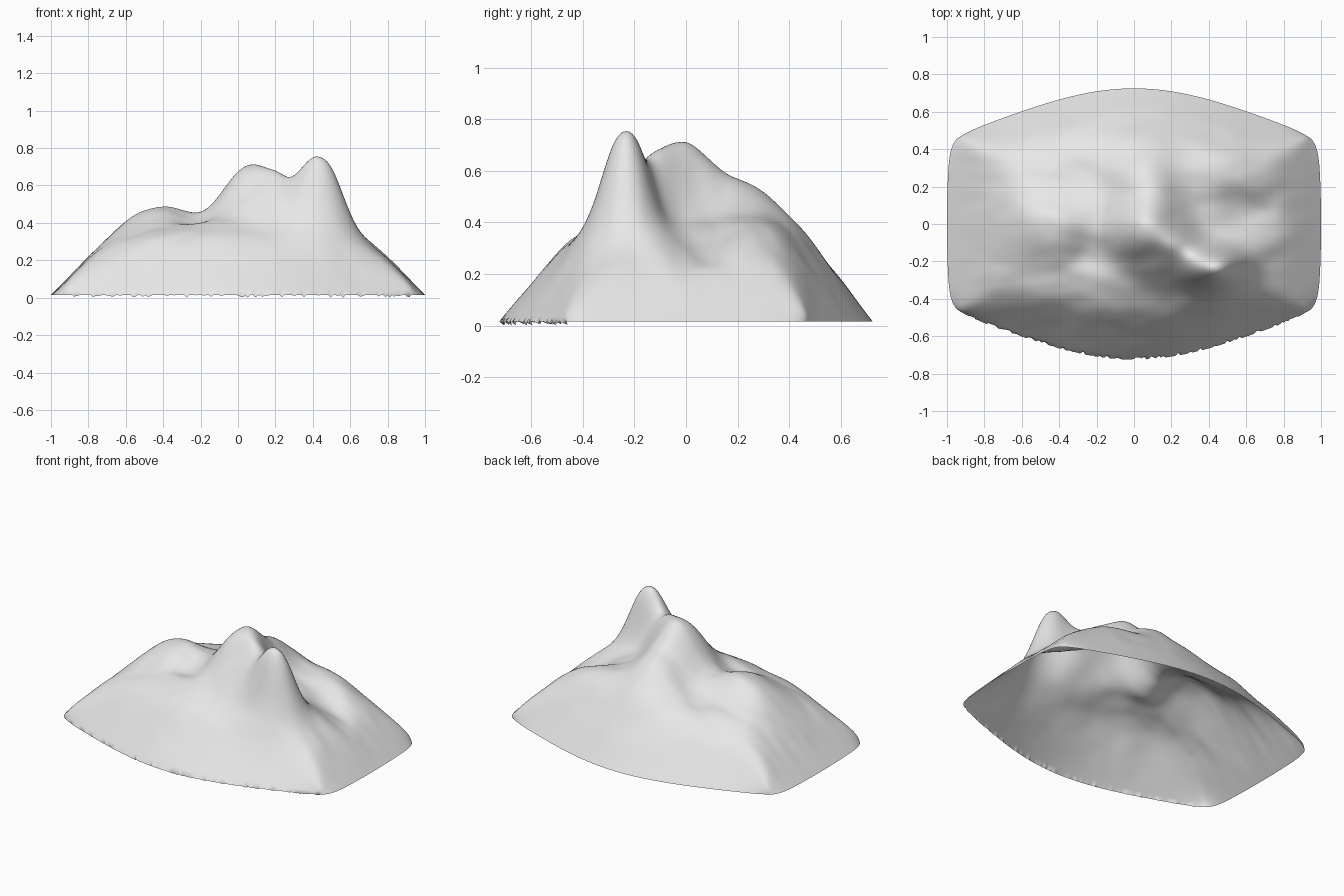
import bpy
import bmesh
import math
import random
from mathutils import Vector, noise

random.seed(4)
cube = bpy.data.objects.get("Cube")
if cube:
    bpy.data.objects.remove(cube, do_unlink=True)

RIM = 0.015
PLATEAU = 0.4
FRONT_SLOPE = 1.22
BACK_SLOPE = 1.32

# Landforms: centre x, centre y, height, half width x, half width y
LANDFORMS = [
    (0.44, -0.235, 0.37, 0.15, 0.11),   # sharp peak
    (0.40, -0.38, 0.04, 0.20, 0.10),    # buttress below the peak
    (0.07, -0.05, 0.27, 0.20, 0.17),    # central dome
    (0.26, -0.13, 0.13, 0.12, 0.10),    # saddle joining dome and peak
    (0.16, -0.27, 0.07, 0.16, 0.09),    # filled slope between dome and peak
    (0.07, 0.22, 0.13, 0.19, 0.20),     # spur running back from the dome
    (-0.45, -0.01, 0.085, 0.22, 0.16),  # low hump
    (-0.22, -0.15, -0.03, 0.11, 0.08),  # hollow between hump and dome
    (-0.38, 0.28, -0.03, 0.25, 0.14),   # sunken ground behind the hump
    (0.60, 0.07, -0.065, 0.15, 0.12),   # gully behind the peak
    (0.48, 0.29, 0.03, 0.20, 0.12),     # rear shoulder
]


def footprint(u, v):
    """Bowed, round-cornered outline: half width and half depth."""
    corner = (u * v) ** 8
    half_x = 1 - 0.02 * v * v - 0.055 * corner
    bow = max(0, math.cos(u * math.pi / 2)) ** 1.4
    half_y = 0.5 + 0.225 * bow - 0.03 * corner
    return half_x, half_y


def soft_min(*values):
    return sum(max(t, 0.0001) ** -4.5 for t in values) ** (-1 / 4.5)


def height(x, y, edge_x, edge_y):
    slope = FRONT_SLOPE if y < 0 else BACK_SLOPE
    base = soft_min(edge_x, slope * edge_y, PLATEAU)
    fade = min(1, base / 0.25)
    bumps = 0
    for cx, cy, rise, sx, sy in LANDFORMS:
        q = ((x - cx) / sx) ** 2 + ((y - cy) / sy) ** 2
        bumps += rise * math.exp(-q ** 1.15)
    rough = 0.014 * noise.noise(Vector((x * 4, y * 6, 0)))
    rough += 0.006 * noise.noise(Vector((x * 7, y * 12, 5)))
    return RIM + base + fade * (bumps + rough)


# Terrain sheet, open underneath
bm = bmesh.new()
bmesh.ops.create_grid(bm, x_segments=150, y_segments=120, size=1)
for vert in bm.verts:
    u, v = vert.co.x, vert.co.y
    half_x, half_y = footprint(u, v)
    x, y = u * half_x, v * half_y
    edge_x, edge_y = (1 - abs(u)) * half_x, (1 - abs(v)) * half_y
    z = height(x, y, edge_x, edge_y)
    # Ragged front rim
    if v < -0.999:
        chip = random.random() ** 4
        z = RIM * (1 - chip)
        y += 0.02 * chip
    vert.co = (x, y, z)

mesh = bpy.data.meshes.new("terrain")
bm.to_mesh(mesh)
bm.free()
terrain = bpy.data.objects.new("mountain_terrain", mesh)
bpy.context.collection.objects.link(terrain)

# Plain stone colour
stone = bpy.data.materials.new("pale_grey_stone")
stone.use_nodes = True
colour = (0.8, 0.8, 0.8, 1)
stone.diffuse_color = colour
stone.node_tree.nodes["Principled BSDF"].inputs["Base Color"].default_value = colour
mesh.materials.append(stone)

mesh.polygons.foreach_set("use_smooth", [True] * len(mesh.polygons))
